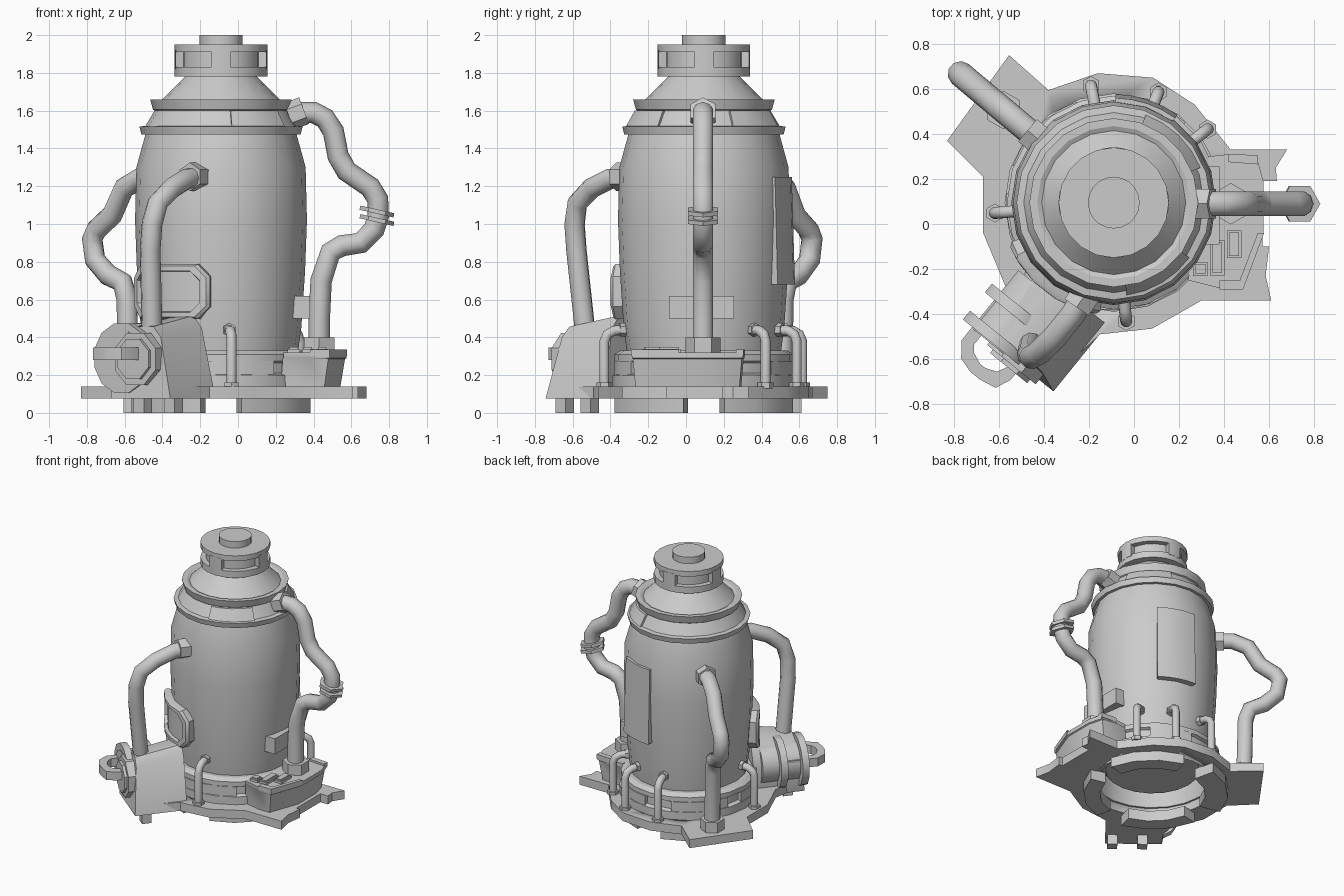
import bpy, bmesh, math
from mathutils import Vector

if "Cube" in bpy.data.objects:
    bpy.data.objects.remove(bpy.data.objects["Cube"])

CX, CY = -0.09, 0.095          # tank axis
U, S = Vector((-0.63, -0.777)), Vector((0.777, -0.63))   # pump outward / sideways axes


def polar(r, deg, z):
    a = math.radians(deg)
    return Vector((CX + r * math.cos(a), CY + r * math.sin(a), z))


def pump(r, s, z):
    p = U * r + S * s
    return Vector((CX + p.x, CY + p.y, z))


def finish(name, bm, angle=35):
    bmesh.ops.remove_doubles(bm, verts=bm.verts, dist=1e-5)
    bmesh.ops.recalc_face_normals(bm, faces=bm.faces)
    me = bpy.data.meshes.new(name)
    bm.to_mesh(me)
    bm.free()
    for p in me.polygons:
        p.use_smooth = True
    me.set_sharp_from_angle(angle=math.radians(angle))
    ob = bpy.data.objects.new(name, me)
    bpy.context.collection.objects.link(ob)
    return ob


def loft(name, loops, cap=True, ring=False, closed=True, grid_cap=False, angle=35):
    """Skin a list of equal point loops."""
    bm = bmesh.new()
    vs = [[bm.verts.new(p) for p in lp] for lp in loops]
    n = len(vs[0])
    for i in range(len(vs) if ring else len(vs) - 1):
        a, b = vs[i], vs[(i + 1) % len(vs)]
        for j in range(n if closed else n - 1):
            k = (j + 1) % n
            bm.faces.new((a[j], a[k], b[k], b[j]))
    if cap and not ring:
        bm.faces.new(vs[0])
        if grid_cap:
            for j in range(n // 2 - 1):
                bm.faces.new((vs[-1][j], vs[-1][j + 1], vs[-1][n - 2 - j], vs[-1][n - 1 - j]))
        else:
            bm.faces.new(vs[-1])
    return finish(name, bm, angle)


def lathe(name, prof, n=20):
    closed = prof[0][0] > 0
    return loft(name, [[polar(r, 360 * i / n, z) for r, z in prof] for i in range(n)],
                ring=True, closed=closed, angle=25)


def arc(name, prof, a0, a1, n=4):
    return loft(name, [[polar(r, a0 + (a1 - a0) * i / n, z) for r, z in prof] for i in range(n + 1)])


def band(r0, r1, z0, z1):
    return [(r0, z0), (r1, z0), (r1, z1), (r0, z1)]


def prism(name, pts, z0, z1):
    return loft(name, [[Vector((x, y, z)) for x, y in pts] for z in (z0, z1)])


def box(name, x0, x1, y0, y1, z0, z1):
    return prism(name, [(x0, y0), (x1, y0), (x1, y1), (x0, y1)], z0, z1)


def rod(name, a, b, r, n=6):
    a, b = Vector(a), Vector(b)
    q = (b - a).to_track_quat('Z', 'Y')
    ring = [q @ Vector((r * math.cos(2 * math.pi * (i + .5) / n), r * math.sin(2 * math.pi * (i + .5) / n), 0))
            for i in range(n)]
    return loft(name, [[p + v for v in ring] for p in (a, b)])


def tube(name, pts, r):
    cu = bpy.data.curves.new(name, 'CURVE')
    cu.dimensions = '3D'
    cu.bevel_depth, cu.bevel_resolution, cu.use_fill_caps = r, 3, True
    sp = cu.splines.new('POLY')
    sp.points.add(len(pts) - 1)
    for p, co in zip(sp.points, pts):
        p.co = (*co, 1)
    sp.use_smooth = True
    ob = bpy.data.objects.new(name, cu)
    bpy.context.collection.objects.link(ob)


# tank body with shoulder flanges and neck cone
lathe("tank_body", [(0, .2), (.33, .2), (.405, .3), (.425, .45), (.445, .75), (.455, 1.02), (.448, 1.3),
                    (.40, 1.475), (.422, 1.475), (.432, 1.515), (.40, 1.52), (.352, 1.6), (.36, 1.605),
                    (.375, 1.66), (.34, 1.66), (.32, 1.65), (.18, 1.79), (0, 1.79)])
shoulder = [(.37, 1.52), (.415, 1.52), (.37, 1.6), (.33, 1.6)]
arc("shoulder_plate_front", shoulder, -82, -36)
arc("shoulder_plate_back", shoulder, 22, 70)

# slotted cap
lathe("cap_core", [(0, 1.79), (.205, 1.79), (.205, 1.94), (0, 1.94)])
lathe("cap_lower_rim", [(0, 1.78), (.245, 1.78), (.245, 1.83), (0, 1.83)])
lathe("cap_upper_rim", [(0, 1.91), (.245, 1.91), (.245, 1.95), (0, 1.95)])
lathe("cap_knob", [(0, 1.94), (.115, 1.94), (.115, 2.0), (0, 2.0)])
for k in range(4):
    arc(f"cap_pillar_{k}", band(.19, .245, 1.82, 1.92), 90 * k - 12, 90 * k + 12)

# base ring with recessed band
lathe("base_ring", [(.425, .14), (.485, .14), (.485, .2), (.455, .21), (.455, .265), (.475, .275), (.475, .31),
                    (.44, .33), (.40, .33)])
for k, (a0, a1) in enumerate([(-125, -54), (48, 85), (110, 160), (175, 205)]):
    arc(f"band_panel_{k}", band(.44, .478, .2, .275), a0, a1, 5)

# floor plate with legs, hollow in the middle
plate = prism("floor_plate", [
    (.68, .33), (.43, .33), (.27, .53), (.085, .65), (-.16, .67), (-.38, .595), (-.555, .75), (-.83, .37),
    (-.67, .21), (-.67, -.04), (-.57, -.28), (-.6, -.45), (-.38, -.7), (-.15, -.49), (.08, -.465),
    (.3, -.34), (.61, -.34), (.585, -.23), (.6, -.1), (.57, -.1), (.57, .19), (.635, .19), (.63, .25)], .075, .14)
cutter = lathe("plate_hole_cutter", [(0, 0), (.44, 0), (.44, .2), (0, .2)])
cutter.hide_render = True
cutter.hide_viewport = True
mod = plate.modifiers.new("hole", 'BOOLEAN')
mod.operation, mod.object, mod.solver = 'DIFFERENCE', cutter, 'EXACT'

# feet
for k in range(4):
    a = 45 + 90 * k
    ro = .53 if k == 1 else .485
    arc(f"foot_{k}", band(.37, ro, 0, .08), a - 32, a + 32, 3)
for k, s in enumerate((.06, .27)):
    loft(f"pump_foot_{k}", [[pump(.73 + a * .035, s + b * .035, z) for a, b in
                             ((-1, -1), (1, -1), (1, 1), (-1, 1))] for z in (0, .09)])

# right control platform
deck = [(.33, .3), (.42, .31), (.545, .3), (.575, .19), (.575, -.04), (.485, -.285), (.38, -.285), (.24, -.25)]
loft("control_platform", [[Vector((x * k, .01 + (y - .01) * k, z)) for x, y in deck]
                          for k, z in ((.94, .13), (.985, .285), (1, .29), (1, .32))])
prism("platform_lip_back", [(.42, .275), (.55, .265), (.55, .305), (.42, .312)], .3, .335)
prism("platform_lip_front", [(.38, -.29), (.485, -.29), (.578, -.04), (.55, -.04), (.47, -.25), (.38, -.25)], .3, .335)
for k, (x, y, h) in enumerate([(.295, -.2, .032), (.37, -.15, .078), (.445, -.09, .062)]):
    box(f"control_block_{k}", x - .032, x + .032, y - h, y + h, .31, .338)
    box(f"control_key_{k}", x - .022, x + .022, y - h + .01, y + h - .01, .33, .348)
box("side_box", .28, .38, -.09, .255, .5, .62)

# rear plate
arc("rear_plate", [(.40, .68), (.482, .68), (.465, 1.25), (.40, 1.25)], 54, 89, 4)

# octagonal hatch wrapped on the tank
half = [(-1, .55), (-.75, 1), (-.25, 1), (.25, 1), (.75, 1), (1, .55)]
octo = half + [(x, -y) for x, y in reversed(half)]
loft("tank_hatch", [[polar(r, 232 + 31 * k * x, .642 + .145 * q * y) for x, y in octo]
                    for r, k, q in ((.38, 1, 1), (.485, 1, 1), (.5, .93, .93), (.5, .8, .76), (.475, .78, .73))],
     grid_cap=True)

# right pipe with flanges and collars
Y = .09
tube("right_pipe", [(x, Y, z) for x, z in [(.43, .3), (.43, .5), (.44, .7), (.49, .85), (.55, .885), (.65, .9),
     (.72, .97), (.742, 1.04), (.74, 1.13), (.70, 1.195), (.575, 1.28), (.53, 1.36), (.505, 1.49), (.46, 1.56),
     (.40, 1.59), (.28, 1.59)]], .057)
rod("right_pipe_foot", (.43, Y, .31), (.43, Y, .4), .092, 6)
rod("right_pipe_collar", (.27, Y, 1.57), (.35, Y, 1.6), .075, 6)
for k, z in enumerate((1.01, 1.055)):
    rod(f"pipe_flange_{k}", (.733, Y, z), (.738, Y, z + .022), .092, 6)

# back left pipe
A = 140
tube("back_pipe", [polar(r, A, z) for r, z in [(.4, 1.24), (.56, 1.24), (.67, 1.19), (.75, 1.05), (.86, .97),
     (.89, .92), (.87, .81), (.78, .73), (.68, .69), (.65, .6), (.64, .14)]], .057)
rod("back_pipe_collar", polar(.42, A, 1.24), polar(.5, A, 1.24), .075)
rod("back_pipe_foot", polar(.64, A, .13), polar(.64, A, .22), .085)

# front left pipe into the pump
tube("pump_pipe", [(-.2, -.28, 1.25), (-.27, -.4, 1.24), (-.35, -.5, 1.19), (-.425, -.575, 1.11), (-.455, -.59, 1.0),
                   (-.465, -.58, .86), (-.455, -.535, .44)], .055)
rod("pump_pipe_collar", (-.2, -.29, 1.25), (-.255, -.37, 1.25), .075)

# pump housing, barrel, fins, end plate and handle
side = [(-.08, .075), (-.11, .3), (-.04, .44), (.05, .49), (.17, .49), (.225, .43), (.32, .075)]
loft("pump_housing", [[pump(r + dr * (z - .075), s, z - dz * (z - .075)) for s, z in side]
                      for r, dr, dz in ((.44, 0, -.06), (.82, -.1, .08))])
rod("pump_barrel", pump(.5, 0, .29), pump(.83, 0, .29), .145, 12)
for k, r in enumerate((.62, .775)):
    rod(f"pump_fin_{k}", pump(r, -.01, .29), pump(r + .05, -.01, .29), .19, 12)
rod("pump_end_plate", pump(.78, .1, .285), pump(.845, .1, .285), .15, 8)
rod("pump_end_boss", pump(.84, .1, .285), pump(.865, .1, .285), .115, 8)
U_out = [(.66, -.13), (.90, -.13), (.965, -.08), (.985, -.01), (.985, .04), (.97, .12), (.90, .15), (.66, .15)]
U_in = [(.70, -.075), (.88, -.075), (.91, -.05), (.93, 0), (.93, .03), (.91, .08), (.87, .1), (.70, .1)]
loft("pump_handle", [[pump(r, s - .01, z) for r, s in o] for o, z in
                     ((U_out, .28), (U_out, .345), (U_in, .345), (U_in, .28))], ring=True)

# small drain pipes around the base
for k, a in enumerate((185, 101, 68, 38, 276)):
    tube(f"drain_pipe_{k}", [polar(r, a, z) for r, z in
         [(.53, .13), (.53, .38), (.515, .415), (.48, .435), (.4, .44)]], .027)
    rod(f"drain_foot_{k}", polar(.53, a, .13), polar(.53, a, .16), .042)
    rod(f"drain_collar_{k}", polar(.41, a, .44), polar(.448, a, .44), .036)
